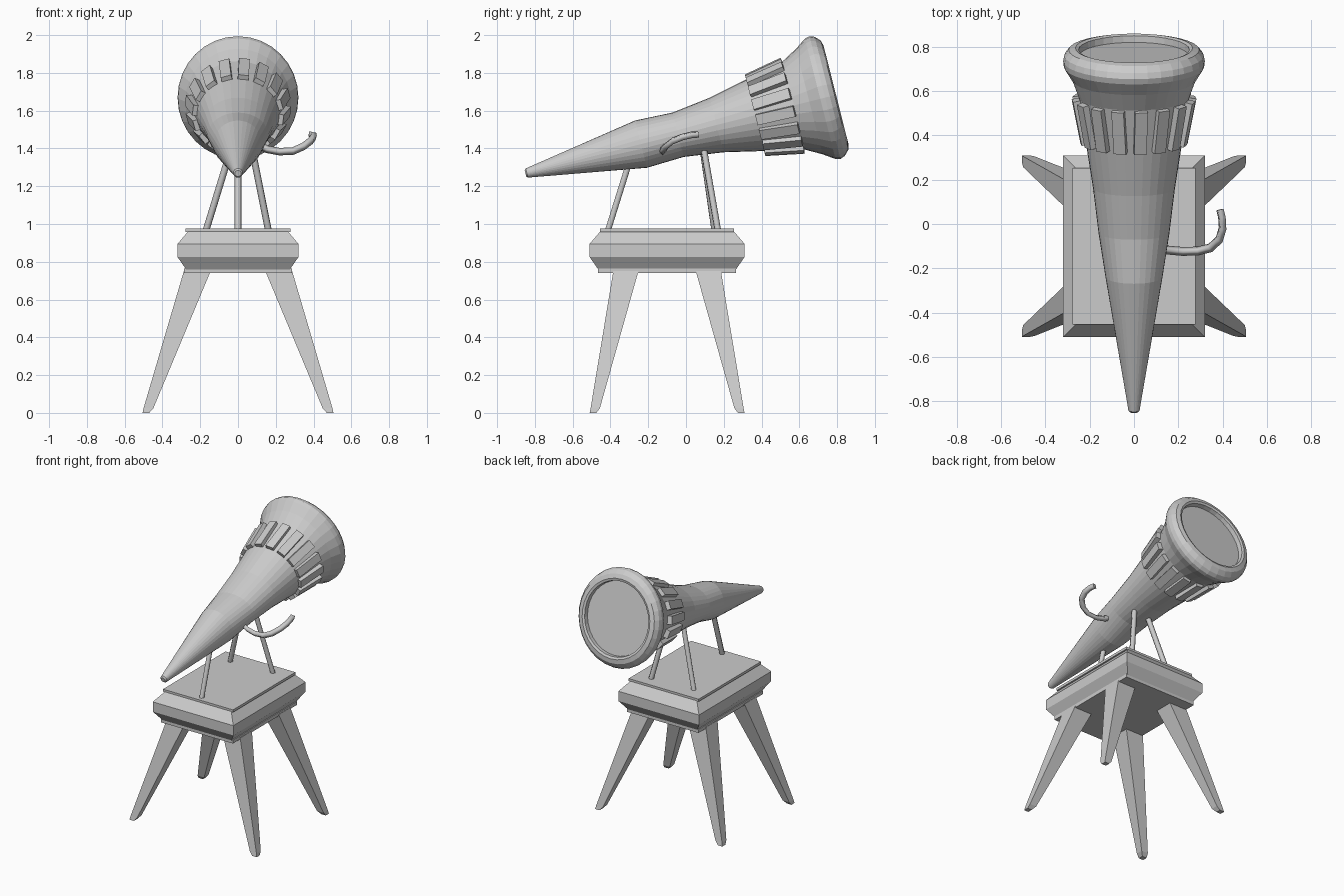
import bpy, bmesh, math
from mathutils import Vector, Matrix

if "Cube" in bpy.data.objects:
    bpy.data.objects.remove(bpy.data.objects["Cube"])

TILT = math.radians(14.2)
X = Vector((1, 0, 0))
U = Vector((0, math.cos(TILT), math.sin(TILT)))     # barrel axis
V = Vector((0, -math.sin(TILT), math.cos(TILT)))    # barrel "up"
TIP = Vector((0, -0.85, 1.268))


def finish(name, bm):
    bmesh.ops.recalc_face_normals(bm, faces=bm.faces)
    me = bpy.data.meshes.new(name)
    bm.to_mesh(me)
    bm.free()
    ob = bpy.data.objects.new(name, me)
    bpy.context.collection.objects.link(ob)
    return ob


def loft(name, rings):
    """Skin a list of equal-length point rings and cap both ends."""
    bm = bmesh.new()
    vs = [[bm.verts.new(p) for p in r] for r in rings]
    n = len(vs[0])
    for a, b in zip(vs, vs[1:]):
        for i in range(n):
            j = (i + 1) % n
            bm.faces.new((a[i], a[j], b[j], b[i]))
    bm.faces.new(vs[0])
    bm.faces.new(vs[-1])
    return finish(name, bm)


def rect(x0, x1, y0, y1, z):
    return [(x0, y0, z), (x1, y0, z), (x1, y1, z), (x0, y1, z)]


# Barrel: (distance along axis, half width, half height)
profile = [(0.0, 0.017, 0.017), (0.008, 0.025, 0.025), (0.631, 0.129, 0.129),
           (0.834, 0.16, 0.121), (1.044, 0.185, 0.149), (1.467, 0.25, 0.242),
           (1.55, 0.28, 0.288), (1.61, 0.317, 0.329), (1.636, 0.32, 0.335),
           (1.662, 0.315, 0.325), (1.688, 0.295, 0.298), (1.696, 0.265, 0.268),
           (1.69, 0.25, 0.252), (1.66, 0.247, 0.249)]
N = 32
loft("barrel", [[TIP + U * t + X * rx * math.sin(k * math.tau / N) + V * rz * math.cos(k * math.tau / N)
                 for k in range(N)] for t, rx, rz in profile])

# Ring of slats around the barrel
bm = bmesh.new()
flare = math.radians(11)
for k in range(16):
    a = math.radians(7 + 22.5 * k)
    n = X * math.sin(a) + V * math.cos(a)
    along = U * math.cos(flare) + n * math.sin(flare)
    out = n * math.cos(flare) - U * math.sin(flare)
    side = along.cross(out)
    pos = TIP + U * 1.36 + X * 0.242 * math.sin(a) + V * 0.222 * math.cos(a)
    rot = Matrix((side, along, out)).transposed().to_4x4()
    bmesh.ops.create_cube(bm, size=1, matrix=Matrix.Translation(pos) @ rot
                          @ Matrix.Diagonal((0.057, 0.208, 0.038, 1)))
finish("barrel_slats", bm)

# Platform: bevelled rectangular body with thin plates
CY = -0.1


def tier(hx, hy, z):
    return rect(-hx, hx, CY - hy, CY + hy, z)


loft("platform_body", [tier(0.275, 0.365, 0.76), tier(0.32, 0.41, 0.825),
                       tier(0.32, 0.41, 0.895), tier(0.262, 0.352, 0.963)])
loft("platform_bottom_plate", [tier(0.285, 0.365, 0.74), tier(0.285, 0.365, 0.765)])
loft("platform_top_plate", [tier(0.278, 0.354, 0.958), tier(0.278, 0.354, 0.976)])

# Four splayed, tapering legs
for sy, yn in ((1, "back"), (-1, "front")):
    for sx, xn in ((1, "right"), (-1, "left")):
        def leg(x0, x1, y0, y1, z):
            return rect(sx * x0, sx * x1, CY + sy * y0, CY + sy * y1, z)
        loft(f"{yn}_{xn}_leg", [leg(0.47, 0.505, 0.375, 0.41, 0.0),
                                leg(0.448, 0.5, 0.356, 0.405, 0.025),
                                leg(0.145, 0.287, 0.152, 0.285, 0.75)])


# Swept bars: support rods and the hook
def sweep(name, pts, radius, res):
    cu = bpy.data.curves.new(name, 'CURVE')
    cu.dimensions = '3D'
    cu.bevel_depth = radius
    cu.bevel_resolution = res
    cu.use_fill_caps = True
    sp = cu.splines.new('POLY')
    sp.points.add(len(pts) - 1)
    for p, c in zip(sp.points, pts):
        p.co = (*c, 1)
    ob = bpy.data.objects.new(name, cu)
    bpy.context.collection.objects.link(ob)


sweep("front_rod", [(0, -0.412, 0.97), (0, -0.29, 1.36)], 0.018, 1)
sweep("back_left_rod", [(-0.168, 0.15, 0.97), (-0.03, 0.085, 1.42)], 0.018, 1)
sweep("back_right_rod", [(0.16, 0.168, 0.97), (0.07, 0.09, 1.42)], 0.018, 1)
sweep("side_hook", [(0.1, -0.11, 1.425), (0.155, -0.118, 1.395), (0.22, -0.124, 1.383),
                    (0.29, -0.122, 1.386), (0.345, -0.108, 1.41), (0.385, -0.07, 1.44),
                    (0.4, -0.02, 1.46), (0.397, 0.03, 1.472), (0.388, 0.065, 1.474)], 0.02, 0)
